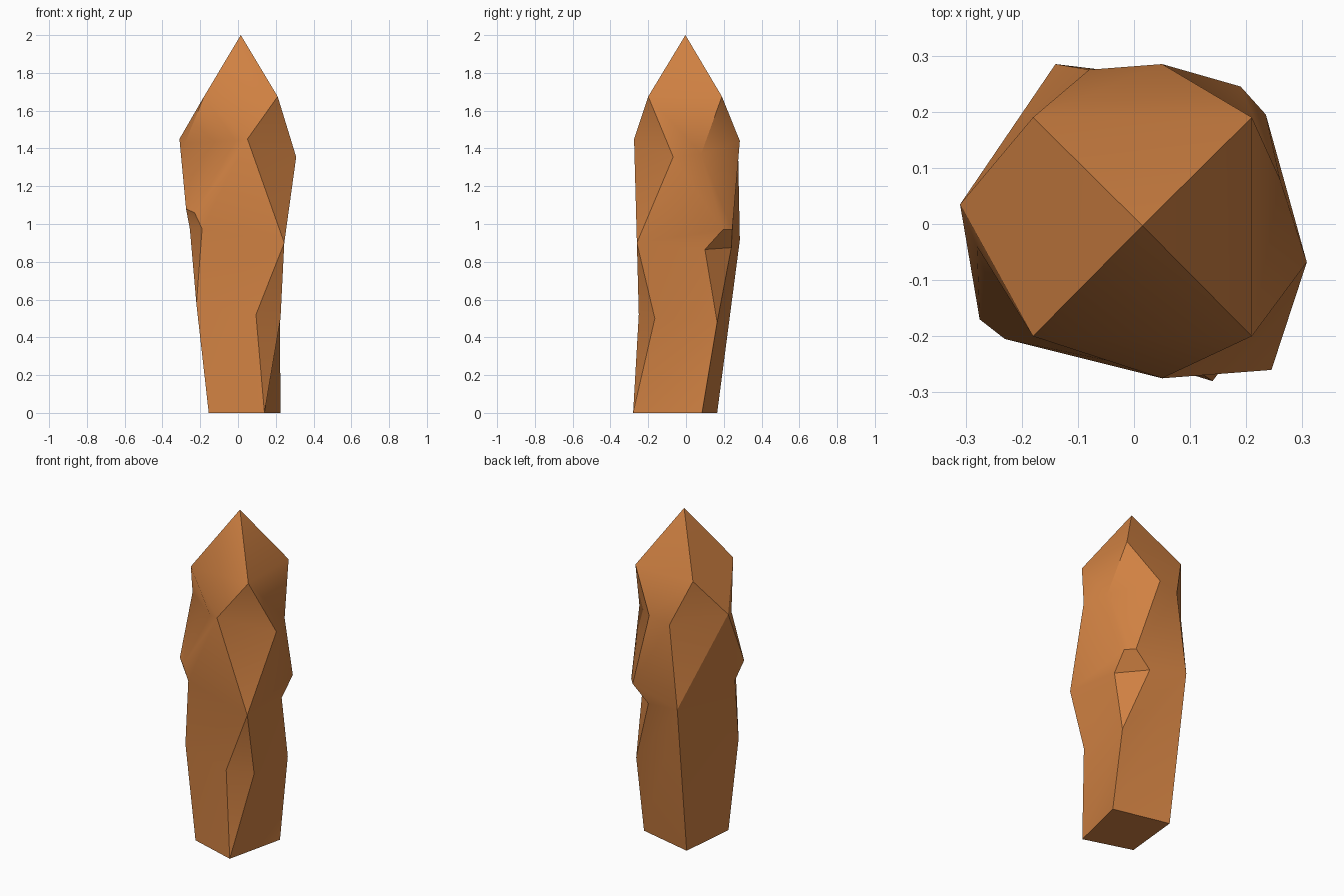
import bpy
import bmesh
import math

cube = bpy.data.objects.get("Cube")
if cube:
    bpy.data.objects.remove(cube, do_unlink=True)

# Amber material
amber = bpy.data.materials.new("amber_orange")
amber.use_nodes = True
colour = (0.63, 0.22, 0.055, 1.0)
amber.diffuse_color = colour
bsdf = amber.node_tree.nodes["Principled BSDF"]
bsdf.inputs["Base Color"].default_value = colour
bsdf.inputs["Roughness"].default_value = 0.8

TIP = (0.015, -0.003, 2.0)

# Four corner ridges, counter-clockwise, each listed from shoulder to base.
# A level is one point on the ridge, or two where a chipped facet widens it.
front_right = [
    [(0.21, -0.20, 1.675)],
    [(0.05, -0.275, 1.45), (0.308, -0.068, 1.355)],
    [(0.245, -0.26, 0.90)],
    [(0.095, -0.25, 0.52), (0.225, -0.165, 0.50)],
    [(0.14, -0.28, 0.0)],
]
back_right = [
    [(0.21, 0.19, 1.675)],
    [(0.26, 0.08, 1.37), (0.05, 0.285, 1.44)],
    [(0.235, 0.195, 0.97), (0.19, 0.245, 0.97)],
    [(0.226, 0.10, 0.865), (0.087, 0.24, 0.875)],
    [(0.222, 0.165, 0.48)],
    [(0.225, 0.085, 0.0)],
]
back_left = [
    [(-0.18, 0.19, 1.675)],
    [(-0.08, 0.275, 1.415), (-0.31, 0.035, 1.45)],
    [(-0.14, 0.285, 0.915)],
    [(-0.12, 0.165, 0.0)],
]
front_left = [
    [(-0.18, -0.20, 1.675)],
    [(-0.28, -0.04, 1.43), (-0.015, -0.25, 1.44)],
    [(-0.275, -0.17, 1.08), (-0.23, -0.205, 1.06)],
    [(-0.255, -0.11, 0.975), (-0.19, -0.21, 0.975)],
    [(-0.22, -0.195, 0.575)],
    [(-0.155, -0.19, 0.0)],
]

bm = bmesh.new()
ridges = [[[bm.verts.new(p) for p in level] for level in ridge]
          for ridge in (front_right, back_right, back_left, front_left)]
tip = bm.verts.new(TIP)


def chip_facets(ridge):
    """Fill the chipped facets between the two edges of one ridge."""
    for upper, lower in zip(ridge, ridge[1:]):
        loop = upper + lower[::-1]
        if len(loop) > 2:
            bm.faces.new(loop)


def side_wall(a, b):
    """Zip two neighbouring ridge edges together from top to bottom."""
    i = j = 0
    while i < len(a) - 1 or j < len(b) - 1:
        step_a = j == len(b) - 1 or (i < len(a) - 1 and a[i + 1].co.z >= b[j + 1].co.z)
        if step_a:
            bm.faces.new((a[i], a[i + 1], b[j]))
            i += 1
        else:
            bm.faces.new((a[i], b[j + 1], b[j]))
            j += 1


# Chips, walls and pointed cap
for k, ridge in enumerate(ridges):
    following = ridges[(k + 1) % 4]
    chip_facets(ridge)
    side_wall([level[-1] for level in ridge], [level[0] for level in following])
    bm.faces.new((tip, ridge[0][0], following[0][0]))

# Flat base
bm.faces.new([ridge[-1][0] for ridge in reversed(ridges)])
bmesh.ops.recalc_face_normals(bm, faces=bm.faces[:])

mesh = bpy.data.meshes.new("crystal_shard")
bm.to_mesh(mesh)
bm.free()
mesh.materials.append(amber)
crystal = bpy.data.objects.new("crystal_shard", mesh)
bpy.context.collection.objects.link(crystal)

# Soft shading inside each facet, crisp facet edges
bpy.ops.object.select_all(action="DESELECT")
crystal.select_set(True)
bpy.context.view_layer.objects.active = crystal
bpy.ops.object.shade_smooth_by_angle(angle=math.radians(30))
